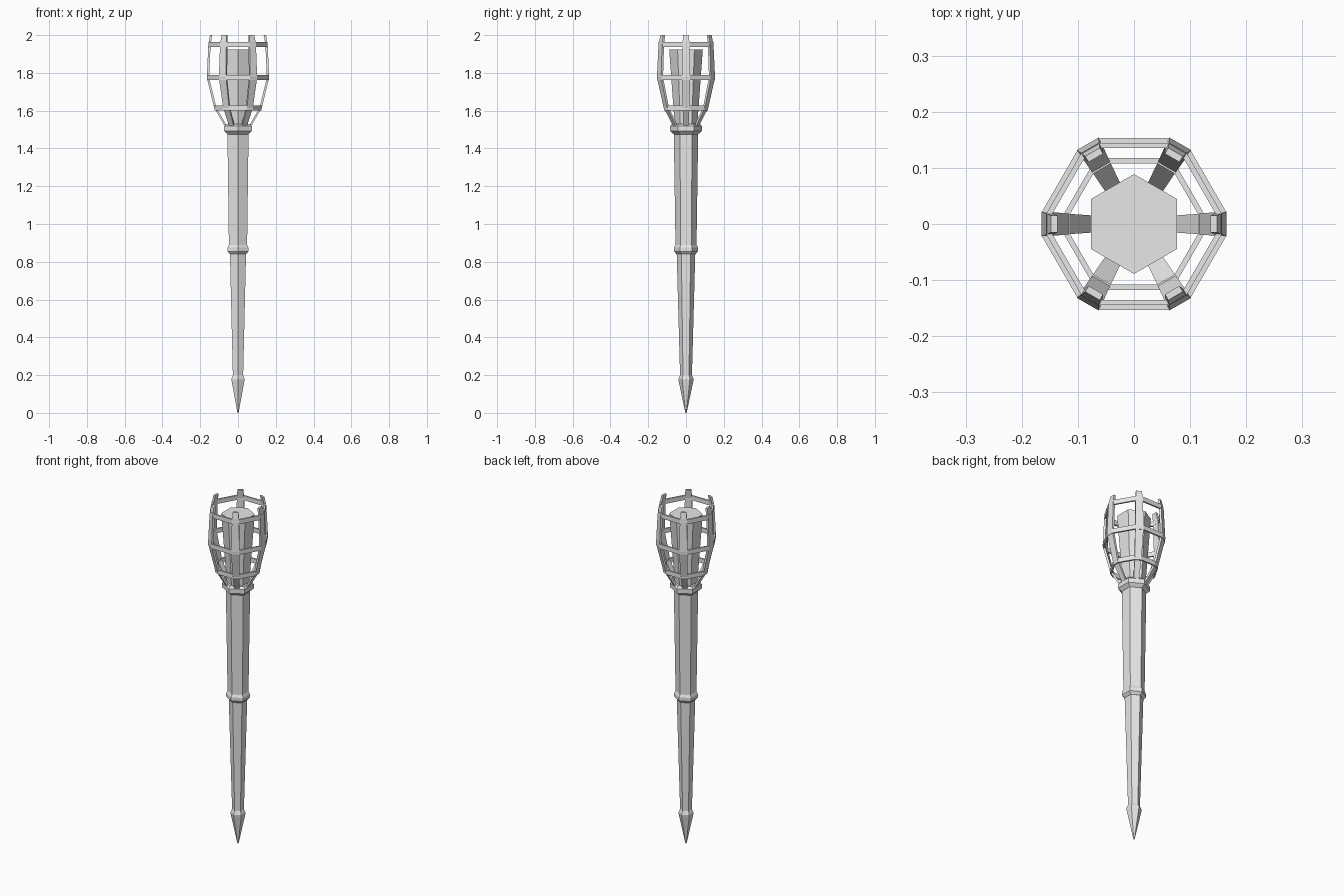
import bpy, bmesh
from math import cos, sin, pi
from mathutils import Matrix, Vector

old = bpy.data.objects.get("Cube")
if old:
    bpy.data.objects.remove(old, do_unlink=True)

GREY = (0.8, 0.8, 0.8, 1)
mat = bpy.data.materials.new("plain grey")
mat.use_nodes = True
mat.diffuse_color = GREY
mat.node_tree.nodes["Principled BSDF"].inputs["Base Color"].default_value = GREY


def finish(name, bm):
    bmesh.ops.recalc_face_normals(bm, faces=bm.faces)
    mesh = bpy.data.meshes.new(name)
    bm.to_mesh(mesh)
    bm.free()
    mesh.materials.append(mat)
    obj = bpy.data.objects.new(name, mesh)
    bpy.context.collection.objects.link(obj)
    return obj


def loft(bm, loops, closed=False):
    """Skin a list of equal-length point loops, capped unless closed."""
    rows = [[bm.verts.new(p) for p in loop] for loop in loops]
    n = len(rows[0])
    pairs = list(zip(rows, rows[1:]))
    if closed:
        pairs.append((rows[-1], rows[0]))
    else:
        bm.faces.new(rows[0])
        bm.faces.new(rows[-1])
    for a, b in pairs:
        for i in range(n):
            j = (i + 1) % n
            bm.faces.new((a[i], a[j], b[j], b[i]))


def hexagon(flat, z):
    """Hexagon with flat sides facing +x and -x."""
    r = flat / cos(pi / 6)
    return [(r * cos(pi / 6 + k * pi / 3), r * sin(pi / 6 + k * pi / 3), z) for k in range(6)]


def hex_part(name, profile):
    bm = bmesh.new()
    loft(bm, [hexagon(r, z) for r, z in profile])
    return finish(name, bm)


# Pole with its pointed foot, bands and collar
hex_part("foot_spike", [(0.003, 0), (0.033, 0.165), (0.035, 0.18), (0.027, 0.2)])
hex_part("lower_pole", [(0.027, 0.19), (0.043, 0.86)])
hex_part("middle_band", [(0.043, 0.84), (0.055, 0.855), (0.055, 0.875), (0.048, 0.89)])
hex_part("upper_pole", [(0.048, 0.87), (0.056, 1.49)])
hex_part("collar", [(0.056, 1.475), (0.073, 1.492), (0.073, 1.518), (0.064, 1.53)])

# Wick inside the cage
hex_part("wick", [(0.052, 1.525), (0.077, 1.925)])

# Six bent ribs: outer radius, height, half width
RIB = [(0.068, 1.515, 0.014), (0.126, 1.615, 0.018), (0.165, 1.775, 0.022),
       (0.157, 1.95, 0.019), (0.148, 2.0, 0.015)]
THICK = 0.012
bm = bmesh.new()
for k in range(6):
    turn = Matrix.Rotation(k * pi / 3, 3, 'Z')
    loft(bm, [[turn @ Vector(p) for p in
               ((r, -w, z), (r, w, z), (r - THICK, w, z), (r - THICK, -w, z))]
              for r, z, w in RIB])
finish("cage_ribs", bm)

# Hoops running from rib to rib
for name, (r, z, w) in zip(("lower_hoop", "middle_hoop", "upper_hoop"), RIB[1:4]):
    bm = bmesh.new()
    loops = []
    for k in range(6):
        turn = Matrix.Rotation(k * pi / 3, 3, 'Z')
        for side in (-w, w):
            out, inn, h = r - 0.001, r - THICK, 0.013
            loops.append([turn @ Vector((x, side, z + dz)) for x, dz in
                          ((out, -h), (out, h), (inn, h), (inn, -h))])
    loft(bm, loops, closed=True)
    finish(name, bm)
